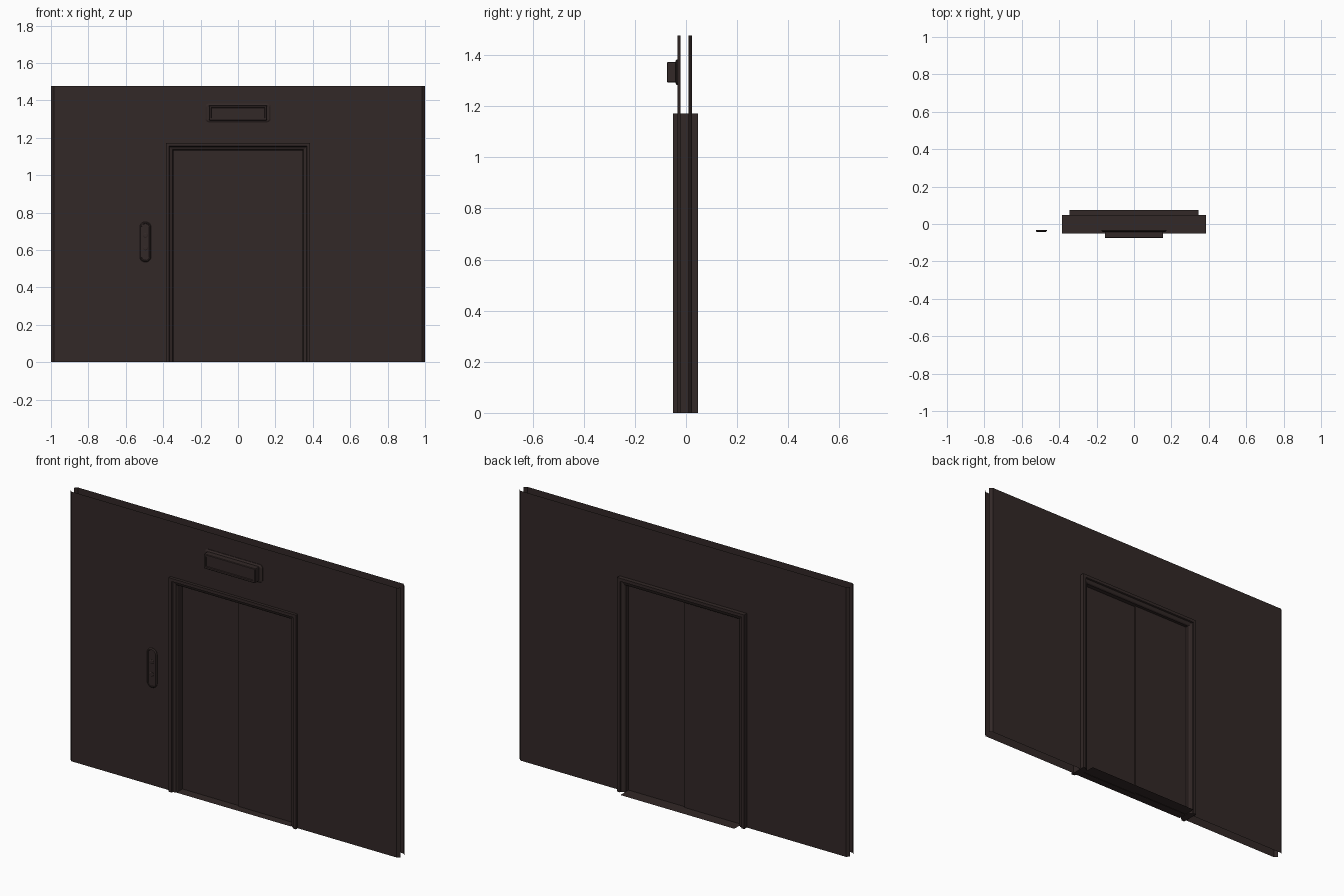
import bpy, bmesh, math

if "Cube" in bpy.data.objects:
    bpy.data.objects.remove(bpy.data.objects["Cube"])

mat = bpy.data.materials.new("dark_brown_metal")
mat.diffuse_color = (0.032, 0.021, 0.020, 1)
mat.use_nodes = True
mat.node_tree.nodes["Principled BSDF"].inputs["Base Color"].default_value = mat.diffuse_color


def make(name, verts, faces, recalc=True):
    bm = bmesh.new()
    vs = [bm.verts.new(v) for v in verts]
    for f in faces:
        bm.faces.new([vs[i] for i in f])
    bmesh.ops.remove_doubles(bm, verts=bm.verts, dist=1e-5)
    if recalc:
        bmesh.ops.recalc_face_normals(bm, faces=bm.faces)
    me = bpy.data.meshes.new(name)
    bm.to_mesh(me)
    bm.free()
    me.materials.append(mat)
    ob = bpy.data.objects.new(name, me)
    bpy.context.collection.objects.link(ob)
    return ob


def sheet(name, strips, facing):
    """Upright strips (x0, y0, x1, y1, z0, z1), facing -1 front or 1 back."""
    verts, faces = [], []
    for x0, y0, x1, y1, z0, z1 in strips:
        n = len(verts)
        verts += [(x0, y0, z0), (x1, y1, z0), (x1, y1, z1), (x0, y0, z1)]
        f = (n, n + 1, n + 2, n + 3)
        faces.append(f if facing < 0 else f[::-1])
    return make(name, verts, faces, False)


def loft(name, cx, cz, w, h, r, levels, seg=6):
    """Rounded rectangle stacked along y; levels are (inset, y), both ends capped."""
    verts, faces = [], []
    n = 4 * (seg + 1)
    for inset, y in levels:
        hw, hh = w / 2 - inset, h / 2 - inset
        rr = max(r - inset, 0.001)
        for q in range(4):
            sx, sz = (1, -1, -1, 1)[q], (1, 1, -1, -1)[q]
            for k in range(seg + 1):
                a = math.pi / 2 * (q + k / seg)
                verts.append((cx + sx * (hw - rr) + rr * math.cos(a), y,
                              cz + sz * (hh - rr) + rr * math.sin(a)))
    for i in range(len(levels) - 1):
        for k in range(n):
            a, b = i * n + k, i * n + (k + 1) % n
            faces.append((a, b, b + n, a + n))
    faces.append(tuple(range(n)))
    faces.append(tuple(range(len(verts) - n, len(verts))))
    return make(name, verts, faces)


# two wall skins with angled side returns and a doorway
TOP, HX, HZ = 1.476, 0.375, 1.16
for name, y, ye, d in (("front_wall", -0.034, -0.021, -1), ("back_wall", 0.024, 0.010, 1)):
    sheet(name, [(-1, ye, -0.985, y, 0, TOP), (-0.985, y, -HX, y, 0, TOP),
                 (-HX, y, HX, y, HZ, TOP), (HX, y, 0.985, y, 0, TOP),
                 (0.985, y, 1, ye, 0, TOP)], d)

# door frame: stepped profile (half width, y) swept around the opening
profile = [(0.385, -0.05), (0.368, -0.05), (0.365, -0.042), (0.350, -0.036), (0.345, -0.028),
           (0.345, 0.028), (0.350, 0.034), (0.365, 0.040), (0.368, 0.047), (0.385, 0.047)]
verts, faces, n = [], [], len(profile)
for sx, up in ((-1, 0), (-1, 1), (1, 1), (1, 0)):
    verts += [(sx * o, y, up * (1.172 - 0.385 + o)) for o, y in profile]
for i in range(3):
    for k in range(n):
        a, b = i * n + k, i * n + (k + 1) % n
        faces.append((a, b, b + n, a + n))
faces += [tuple(range(n)), tuple(range(3 * n, 4 * n))]
make("door_frame", verts, faces)

# sliding door leaves, one set slightly behind the other
D = 1.135
sheet("door_leaves", [(-0.346, 0.012, 0, 0.012, 0, D), (0, 0.012, 0, 0.004, 0, D),
                      (0, 0.004, 0.346, 0.004, 0, D)], -1)

# threshold plate reaching out behind the door
make("threshold", [(x, y, 0.002) for x, y in
                   ((-0.345, -0.04), (0.345, -0.04), (0.345, 0.075), (-0.345, 0.075))],
     [(0, 1, 2, 3)], False)

# call panel with rim, and two round buttons
loft("call_panel", -0.495, 0.643, 0.060, 0.215, 0.028,
     [(0, -0.033), (0, -0.037), (0.005, -0.042), (0.009, -0.042), (0.010, -0.040)])
for i, z in enumerate((0.678, 0.610)):
    loft("call_button_%d" % (i + 1), -0.495, z, 0.024, 0.024, 0.012,
         [(0, -0.039), (0, -0.042), (0.003, -0.044)], 4)

# floor indicator: back plate and projecting display box
loft("indicator_plate", 0, 1.333, 0.350, 0.100, 0.018,
     [(0, -0.033), (0, -0.037), (0.008, -0.042)], 3)
loft("indicator_box", 0, 1.333, 0.312, 0.080, 0.006,
     [(0, -0.040), (0, -0.072), (0.003, -0.075), (0.012, -0.075), (0.014, -0.071)], 2)
